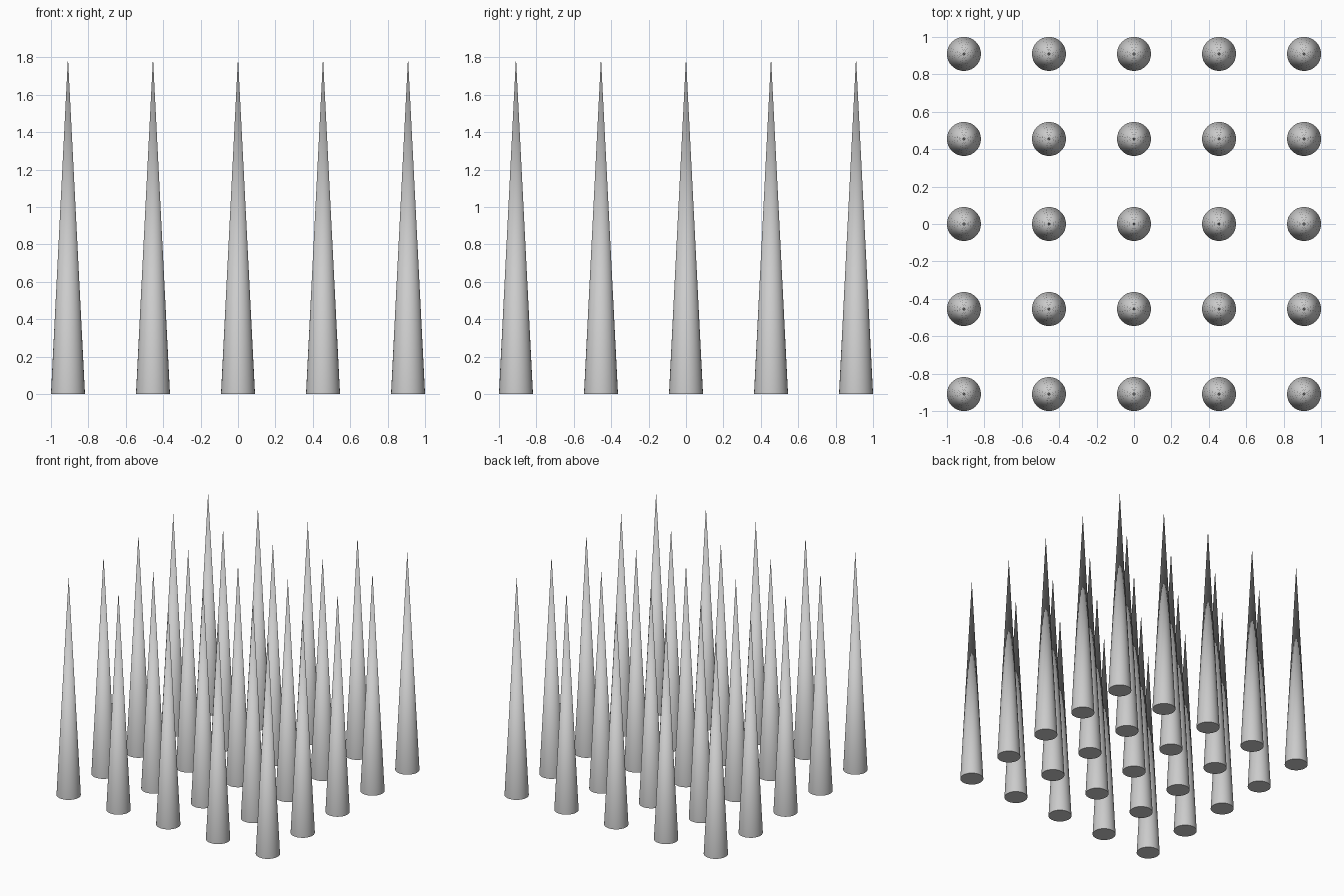
import bpy
import math

if "Cube" in bpy.data.objects:
    bpy.data.objects.remove(bpy.data.objects["Cube"])

COUNT = 5
SPACING = 5 / 11
RADIUS = 1 / 11
HEIGHT = 1.8


def make_spike(x, y, name):
    # Slender closed cone standing on the ground
    bpy.ops.mesh.primitive_cone_add(vertices=32, radius1=RADIUS, radius2=0,
                                    depth=HEIGHT, location=(x, y, HEIGHT / 2))
    spike = bpy.context.object
    spike.name = name
    bpy.ops.object.shade_smooth_by_angle(angle=math.radians(30))


# Square grid of spikes
half = (COUNT - 1) / 2
for row in range(COUNT):
    for col in range(COUNT):
        make_spike((col - half) * SPACING, (row - half) * SPACING,
                   f"spike_{row + 1}_{col + 1}")
